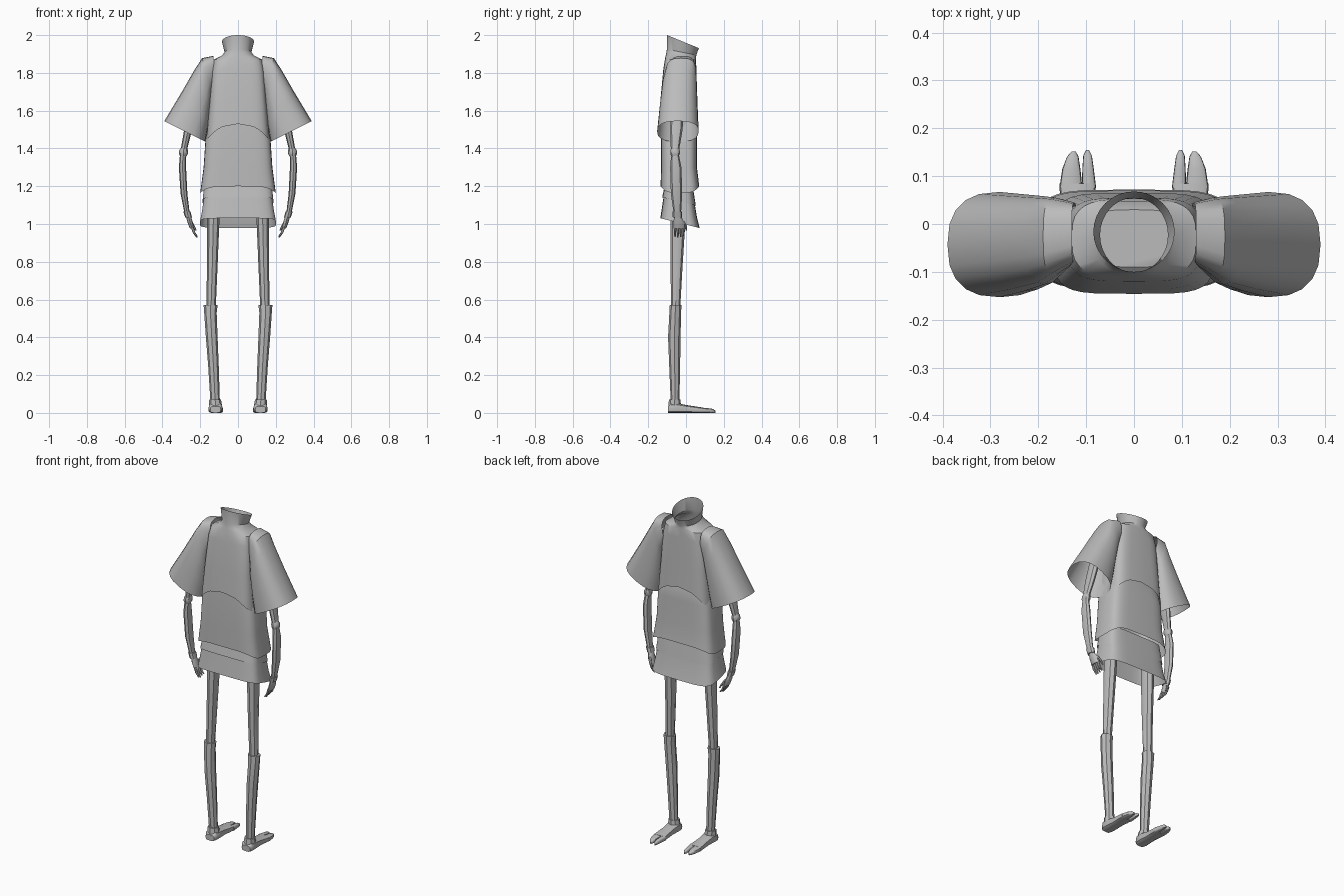
import bpy, bmesh, math
from mathutils import Vector

grey = bpy.data.materials.new("plain grey")
grey.diffuse_color = (0.5, 0.5, 0.5, 1)


def sup(t, e):
    """Unit superellipse point: e=2 is round, larger is boxier."""
    c, s = math.cos(t), math.sin(t)
    return (math.copysign(abs(c) ** (2 / e), c), math.copysign(abs(s) ** (2 / e), s))


def angles(n):
    return [2 * math.pi * i / n for i in range(n)]


def loft(name, rings, caps=(False, False), mirror=False, sharp=35):
    """Skin a row of equal-length rings."""
    bm = bmesh.new()
    vs = [[bm.verts.new(p) for p in r] for r in rings]
    n = len(rings[0])
    for a, b in zip(vs, vs[1:]):
        for i in range(n):
            j = (i + 1) % n
            bm.faces.new((a[i], a[j], b[j], b[i]))
    if caps[0]:
        bm.faces.new(vs[0])
    if caps[1]:
        bm.faces.new(vs[-1])
    bmesh.ops.recalc_face_normals(bm, faces=bm.faces)
    me = bpy.data.meshes.new(name)
    bm.to_mesh(me)
    bm.free()
    me.materials.append(grey)
    for p in me.polygons:
        p.use_smooth = True
    me.set_sharp_from_angle(angle=math.radians(sharp))
    ob = bpy.data.objects.new(name, me)
    bpy.context.collection.objects.link(ob)
    if mirror:
        ob.modifiers.new("Mirror", 'MIRROR')
    return ob


def body_ring(z, hx, yb, yf, e=2.0, slope=0.0, hem=lambda u, v: 0.0, n=32):
    """Ring round the body; slope tilts it front to back, hem shapes its edge."""
    out = []
    for t in angles(n):
        u, v = sup(t, e)
        y = (yb + yf) / 2 + v * (yf - yb) / 2
        out.append((u * hx, y, z + slope * y + hem(u, v)))
    return out


def limb(name, rows, n=8):
    """Mirrored limb from rows of x, y, z, x radius, y radius."""
    rings = [[(x + rx * math.cos(t), y + ry * math.sin(t), z) for t in angles(n)]
             for x, y, z, rx, ry in rows]
    return loft(name, rings, (True, True), True, 40)


# Tunic: tilted collar, shoulders and arched hem
loft("tunic", [
    body_ring(1.959, .085, -.100, .068, 2.0, -.41),
    body_ring(1.905, .071, -.101, .055, 2.0, -.20),
    body_ring(1.888, .085, -.106, .053, 2.3, -.10),
    body_ring(1.870, .130, -.112, .053, 3.2),
    body_ring(1.820, .138, -.120, .055, 4.0),
    body_ring(1.650, .150, -.136, .060, 4.5),
    body_ring(1.530, .168, -.146, .065, 4.5, 0, lambda u, v: -.09 * abs(u) ** 2.5),
])

# Wrap round the waist, with dipped sides and a domed top
loft("waist_wrap", [
    body_ring(1.600, .110, -.090, .030, 3),
    body_ring(1.570, .145, -.125, .048, 4),
    body_ring(1.450, .172, -.132, .058, 4.5),
    body_ring(1.300, .182, -.133, .058, 4.5),
    body_ring(1.200, .200, -.134, .070, 4.5, 0, lambda u, v: -.035 * abs(u) ** 5),
], (True, False))

# Skirt band and flared skirt
loft("skirt_band", [
    body_ring(1.220, .176, -.105, .034, 4.5, -.20),
    body_ring(1.110, .188, -.126, .052, 4.5, -.25),
])
loft("skirt", [
    body_ring(1.120, .182, -.118, .046, 4.5, -.25),
    body_ring(1.050, .192, -.128, .058, 4.5, -.25),
    body_ring(.997, .202, -.136, .072, 4.5, -.25),
])


# Bell sleeves: outer point, inner point, back y, front y
def sleeve_ring(ox, oz, ix, iz, yb, yf, e=2.5):
    o, i = Vector((ox, 0, oz)), Vector((ix, 0, iz))
    out = []
    for t in angles(20):
        u, v = sup(t, e)
        p = (o + i) / 2 + u * (o - i) / 2
        p.y = (yb + yf) / 2 + v * (yf - yb) / 2
        out.append(p)
    return out


loft("sleeve", [
    sleeve_ring(.130, 1.890, .120, 1.780, -.080, .045, 3),
    sleeve_ring(.190, 1.878, .138, 1.700, -.108, .055, 3),
    sleeve_ring(.228, 1.820, .145, 1.620, -.126, .058),
    sleeve_ring(.300, 1.695, .156, 1.530, -.140, .062),
    sleeve_ring(.390, 1.545, .172, 1.435, -.153, .067),
], mirror=True)

# Arms
limb("upper_arm", [
    (.200, -.040, 1.78, .022, .030), (.235, -.048, 1.62, .024, .036),
    (.264, -.052, 1.50, .021, .034), (.286, -.058, 1.395, .017, .022)])
limb("elbow", [
    (.285, -.058, 1.405, .016, .018), (.288, -.058, 1.390, .023, .025),
    (.289, -.058, 1.370, .023, .025), (.290, -.058, 1.355, .015, .018)])
limb("forearm", [
    (.291, -.058, 1.370, .016, .020), (.294, -.054, 1.300, .019, .030),
    (.286, -.050, 1.160, .018, .030), (.270, -.046, 1.060, .014, .020)])
limb("wrist", [
    (.270, -.046, 1.065, .019, .026), (.262, -.045, 1.035, .018, .025)])

# Hands
limb("palm", [
    (.262, -.044, 1.040, .013, .018), (.254, -.038, 1.010, .014, .029),
    (.243, -.036, .975, .011, .029)])
for k in range(4):
    y = -.058 + k * .015
    limb("finger", [
        (.243, y, .985, .008, .008), (.233, y, .955, .007, .007),
        (.217, y, .928 + .004 * abs(k - 1), .004, .004)], 6)
limb("thumb", [
    (.250, -.015, 1.015, .008, .009), (.236, -.002, .990, .007, .008),
    (.222, .002, .965, .004, .004)], 6)

# Legs
limb("thigh", [
    (.131, -.043, 1.12, .033, .039), (.131, -.043, 1.00, .032, .039),
    (.136, -.050, .78, .028, .032), (.143, -.055, .55, .025, .024)])
limb("shin", [
    (.145, -.055, .570, .037, .031), (.146, -.057, .530, .033, .031),
    (.139, -.062, .400, .031, .033), (.130, -.060, .250, .028, .029),
    (.121, -.058, .060, .025, .023)])
limb("ankle_cuff", [
    (.121, -.060, .072, .031, .030), (.119, -.060, .035, .035, .034)])


# Feet: flat-soled rows of y, x, half width, height
def foot_part(name, rows, n=12):
    rings = []
    for y, x, hx, h in rows:
        ring = []
        for t in angles(n):
            u, v = sup(t, 3.5)
            ring.append((x + hx * u, y, h / 2 * (1 + v)))
        rings.append(ring)
    loft(name, rings, (True, True), True, 40)


foot_part("foot", [
    (-.095, .119, .028, .035), (-.080, .119, .037, .050), (-.040, .118, .036, .050),
    (.000, .118, .033, .042), (.045, .118, .036, .035), (.085, .118, .038, .029)])
foot_part("inner_toe", [
    (.075, .094, .015, .029), (.115, .096, .012, .025),
    (.143, .097, .009, .021), (.155, .097, .003, .012)])
foot_part("outer_toe", [
    (.075, .132, .024, .029), (.115, .131, .019, .025),
    (.141, .128, .012, .020), (.152, .126, .004, .012)])
